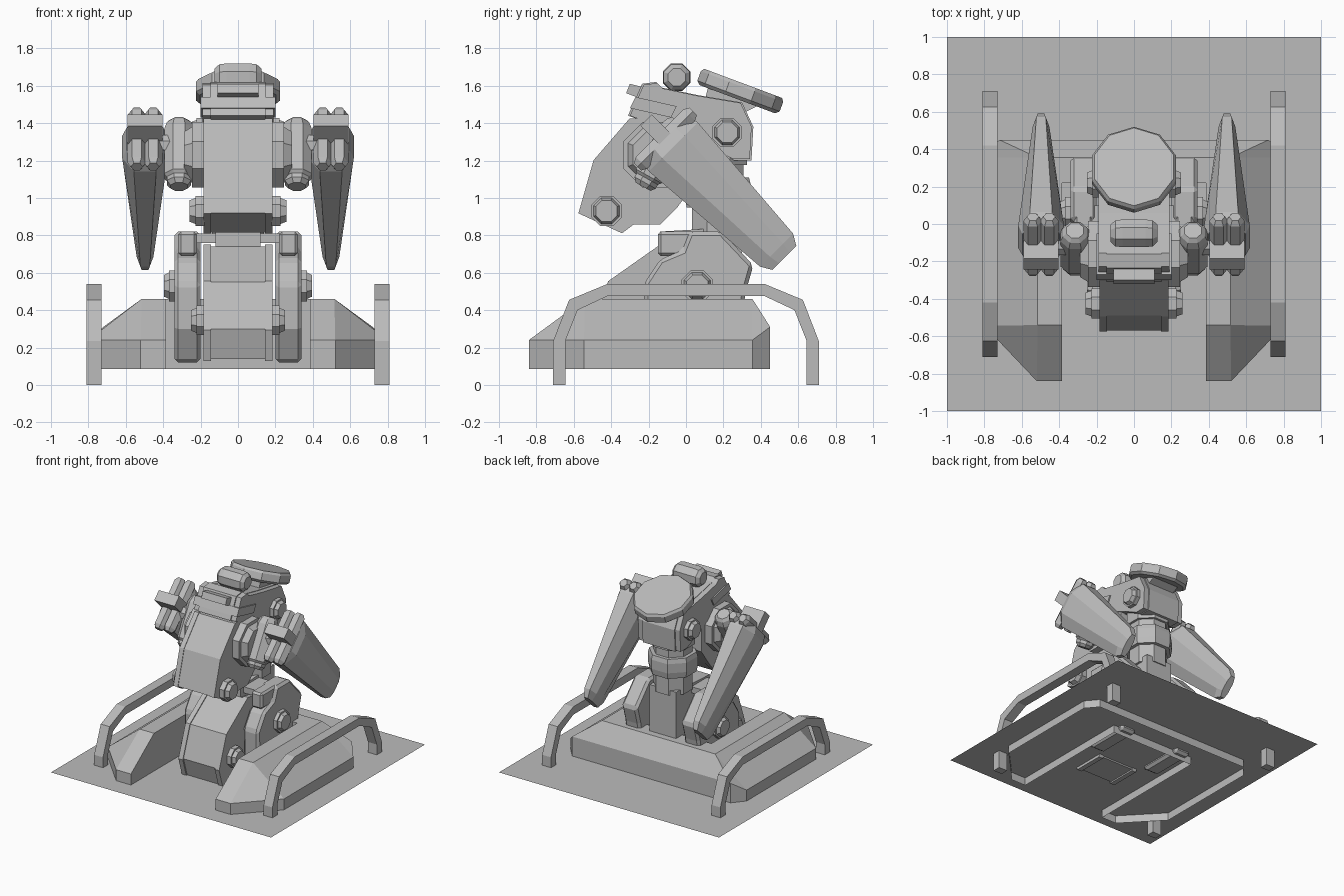
import bpy, bmesh, math
from mathutils import Vector

if "Cube" in bpy.data.objects:
    bpy.data.objects.remove(bpy.data.objects["Cube"])

grey = bpy.data.materials.new("plain grey")
grey.diffuse_color = (0.5, 0.5, 0.5, 1)
grey.use_nodes = True
grey.node_tree.nodes["Principled BSDF"].inputs["Base Color"].default_value = grey.diffuse_color


def finish(name, bm):
    bmesh.ops.remove_doubles(bm, verts=bm.verts, dist=0.0005)
    bmesh.ops.recalc_face_normals(bm, faces=bm.faces)
    me = bpy.data.meshes.new(name)
    bm.to_mesh(me)
    bm.free()
    me.materials.append(grey)
    ob = bpy.data.objects.new(name, me)
    bpy.context.collection.objects.link(ob)
    return ob


def loft(name, rings, cap_start=True, cap_end=True):
    """Skin a list of equally long point rings."""
    bm = bmesh.new()
    rows = [[bm.verts.new(p) for p in r] for r in rings]
    n = len(rows[0])
    for a, b in zip(rows, rows[1:]):
        for i in range(n):
            j = (i + 1) % n
            bm.faces.new((a[i], a[j], b[j], b[i]))
    if cap_start:
        bm.faces.new(rows[0])
    if cap_end:
        bm.faces.new(rows[-1])
    return finish(name, bm)


def prism(name, yz, x0, x1, bevel=0.0):
    """Side profile extruded across x."""
    ob = loft(name, [[(x, y, z) for y, z in yz] for x in (x0, x1)])
    if bevel:
        m = ob.modifiers.new("edge", 'BEVEL')
        m.width = bevel
        m.segments = 1
    return ob


def rod(name, a, b, stations, sides=8, turn=0.5):
    """Faceted bar from a to b; stations are (fraction, radius)."""
    a, b = Vector(a), Vector(b)
    d = (b - a).normalized()
    u = Vector((1, 0, 0)) if abs(d.x) < 0.9 else Vector((0, 1, 0))
    v = d.cross(u).normalized()
    angles = [2 * math.pi * (i + turn) / sides for i in range(sides)]
    return loft(name, [[a.lerp(b, t) + r * (u * math.cos(k) + v * math.sin(k))
                        for k in angles] for t, r in stations])


def bolt(name, s, x0, x1, y, z, r):
    rod(name, (s * x0, y, z), (s * x1, y, z),
        [(0, r), (0.6, r), (0.6, r * 0.85), (1, r * 0.7)], 8)


def about(pts, f):
    cy = sum(p[0] for p in pts) / len(pts)
    cz = sum(p[1] for p in pts) / len(pts)
    return [(cy + (y - cy) * f, cz + (z - cz) * f) for y, z in pts]


# Ground sheet
bm = bmesh.new()
bm.faces.new([bm.verts.new(p) for p in
              ((-1, -1, .15), (1, -1, .15), (1, 1, .15), (-1, 1, .15))])
finish("floor_sheet", bm)

# U-shaped plinth with sloping shoulders, open underneath
foot = [(.385, .22, .24), (.385, -.84, .24), (.52, -.84, .24),
        (.8, -.545, .24), (.8, .355, .24), (.72, .45, .31)]
crown = [(.385, .22), (.385, -.54), (.515, -.54), (.515, -.54),
         (.515, .355), (.515, .355)]


def both(half):
    return half + [(-p[0], p[1], p[2]) for p in reversed(half)]


loft("plinth", [both([(x, y, .085) for x, y, z in foot]), both(foot),
                both([(x, y, .46) for x, y in crown])], cap_start=False)

# Side rails
outer = [(-.71, 0), (-.71, .235), (-.625, .455), (-.42, .54),
         (.42, .54), (.625, .455), (.71, .235), (.71, 0)]
inner = [(-.645, 0), (-.645, .235), (-.58, .40), (-.42, .475),
         (.42, .475), (.58, .40), (.645, .235), (.645, 0)]

# Body side profiles
leg = [(-.14, .74), (-.41, .55), (-.5, .30), (-.45, .14), (-.2, .14),
       (-.06, .45), (-.02, .72)]
chest = [(-.57, .92), (-.49, 1.2), (-.30, 1.42), (-.06, 1.42), (.06, 1.3),
         (.06, 1.1), (-.05, .95), (-.14, .86), (-.28, .86), (-.34, .815)]
head = [(-.31, 1.44), (-.235, 1.61), (-.16, 1.62), (-.13, 1.59), (.06, 1.55),
        (.3, 1.51), (.36, 1.38), (.35, 1.2), (.26, 1.2), (.12, 1.27),
        (-.1, 1.36)]
cheek = [(-.225, .54), (-.14, .67), (-.02, .72), (.02, .82), (.19, .82),
         (.36, .64), (.32, .5), (.26, .12), (-.12, .12), (-.22, .3)]

prism("front_leg", leg, -.147, .147)
prism("chest", chest, -.147, .147)
prism("head", head, -.147, .147)
prism("rear_column", [(-.14, .68), (-.14, .82), (.2, .84), (.3, .84), (.3, .15),
                      (.05, .15)], -.12, .12)

# Stacked waist rings
rod("waist", (0, .17, .8), (0, .17, 1.3),
    [(0, .15), (.3, .15), (.3, .18), (.4, .19), (.55, .19), (.62, .18),
     (.62, .15), (.75, .15), (.75, .17), (1, .17)])

# Head fittings: brow bar, stepped collar, top roller and tilted disc
prism("brow_bar", [(-.32, 1.56), (-.3, 1.61), (-.22, 1.59), (-.24, 1.53)], -.11, .11)
prism("collar", [(-.3, 1.48), (-.27, 1.54), (-.05, 1.49), (-.08, 1.43)], -.2, .2)
rod("top_roller", (-.125, -.05, 1.645), (.125, -.05, 1.645),
    [(0, .05), (.1, .075), (.25, .08), (.75, .08), (.9, .075), (1, .05)], 8)
tilt = math.radians(20.5)
n = Vector((0, math.sin(tilt), math.cos(tilt)))
mid = Vector((0, .29, 1.57))
rod("head_disc", mid - n * .045, mid + n * .045,
    [(0, .215), (.2, .235), (.8, .235), (1, .222)], 10, 0.5)
prism("disc_mount", [(.1, 1.52), (.12, 1.6), (.4, 1.5), (.3, 1.45)], -.12, .12)

# Weapon pod sections along a 45 degree axis
R = math.sqrt(0.5)


def along(s, t, x):
    """Point at distance s along the pod and t across it."""
    return (x, -.11 + (s + t) * R, 1.315 + (t - s) * R)


def section(sgn, s, w1, t1, w2, t2):
    ring = [(w1, t1), (w2, t2), (w2, -t2), (w1, -t1),
            (-w1, -t1), (-w2, -t2), (-w2, t2), (-w1, t1)]
    return [along(s, t, sgn * (.497 + w)) for w, t in ring]


for s, side in ((-1, "left"), (1, "right")):
    loft(side + "_rail", [[(s * x, y, z) for y, z in outer + inner[::-1]]
                          for x in (.73, .81)])

    # Plates that sandwich the leg, chest and head
    prism(side + "_leg_plate", about(leg, 1.04), s * .145, s * .185)
    prism(side + "_chest_plate", about(chest, 1.015), s * .145, s * .185)
    prism(side + "_head_plate", about(head, .97), s * .145, s * .19)
    prism(side + "_hip_cheek", cheek, s * .2, s * .34, .02)
    prism(side + "_hip_block", [(-.15, .69), (-.15, .82), (.1, .82), (.1, .69)],
          s * .22, s * .32, .015)
    prism(side + "_hip_bar", [(-.1, .76), (-.1, .81), (.1, .81), (.1, .76)],
          s * .1, s * .23)

    # Pivot bolts
    bolt(side + "_leg_bolt", s, .18, .25, -.33, .345, .085)
    bolt(side + "_hip_bolt", s, .33, .395, .06, .53, .09)
    bolt(side + "_chest_bolt", s, .18, .26, -.425, .93, .088)
    bolt(side + "_neck_bolt", s, .18, .25, .22, 1.35, .085)
    bolt(side + "_shoulder_disc", s, .18, .29, -.16, 1.23, .19)

    # Upper arm capsule and link to the pod
    rod(side + "_arm", (s * .315, -.23, 1.06), (s * .315, -.035, 1.41),
        [(0, .05), (.06, .07), (.12, .07), (.16, .085), (.85, .085), (.95, .07),
         (1, .05)], 8)
    rod(side + "_arm_link", (s * .31, -.11, 1.28), (s * .46, -.11, 1.28),
        [(0, .06), (1, .06)], 8)

    # Tapered pod with a narrow tail
    loft(side + "_pod", [section(s, .0, .05, .175, .10, .08),
                         section(s, .06, .06, .185, .122, .085),
                         section(s, .84, .025, .125, .045, .05),
                         section(s, .90, .018, .09, .03, .04)])
    # Twin faceted tubes across the pod mouth
    for k, x in enumerate((.453, .541)):
        rod(side + "_mouth_tube_%d" % k, along(0, -.21, s * x), along(0, .21, s * x),
            [(0, .032), (.07, .05), (.93, .05), (1, .032)], 6, 0)
    # Clamp box on the mouth
    loft(side + "_clamp", [[along(a, t, s * x) for a, t in
                            ((-.145, -.045), (-.145, .04), (.0, .04), (.0, -.045))]
                           for x in (.405, .59)])
